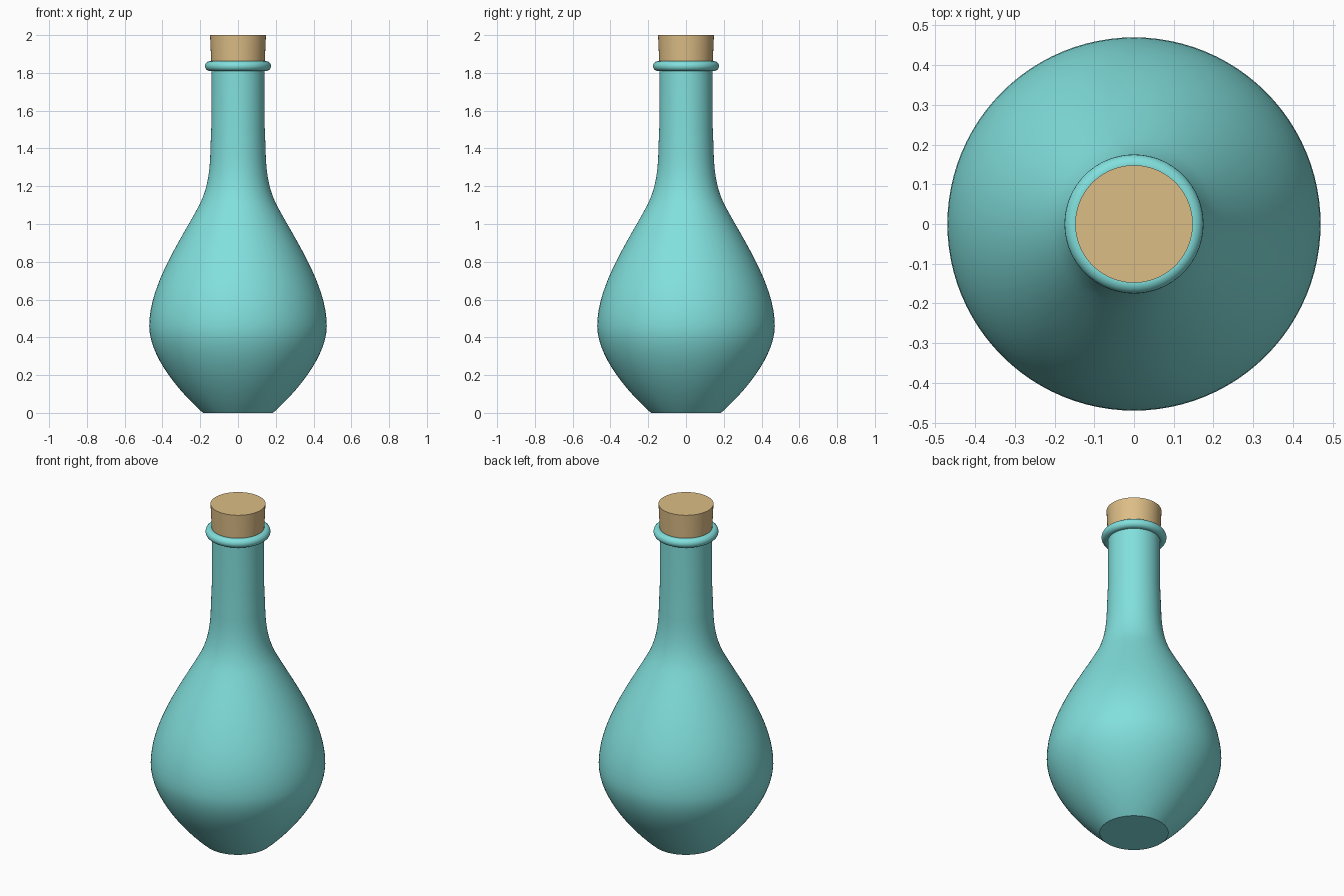
import bpy, bmesh, math
from mathutils import Vector
from mathutils.geometry import interpolate_bezier

SIDES = 96

if "Cube" in bpy.data.objects:
    bpy.data.objects.remove(bpy.data.objects["Cube"], do_unlink=True)


def make_material(name, rgb):
    mat = bpy.data.materials.new(name)
    mat.use_nodes = True
    mat.diffuse_color = (*rgb, 1)
    mat.node_tree.nodes["Principled BSDF"].inputs["Base Color"].default_value = (*rgb, 1)
    return mat


def smooth(obj):
    bpy.ops.object.select_all(action="DESELECT")
    obj.select_set(True)
    bpy.context.view_layer.objects.active = obj
    bpy.ops.object.shade_smooth_by_angle(angle=math.radians(35))


def lathe(name, profile, mat):
    """Spin (radius, height) points around z and cap both ends."""
    bm = bmesh.new()
    rings = []
    for r, z in profile:
        rings.append([bm.verts.new((r * math.cos(a), r * math.sin(a), z))
                      for a in (math.tau * i / SIDES for i in range(SIDES))])
    for low, high in zip(rings, rings[1:]):
        for i in range(SIDES):
            j = (i + 1) % SIDES
            bm.faces.new((low[i], low[j], high[j], high[i]))
    bm.faces.new(rings[0][::-1])
    bm.faces.new(rings[-1])
    mesh = bpy.data.meshes.new(name)
    bm.to_mesh(mesh)
    bm.free()
    mesh.materials.append(mat)
    obj = bpy.data.objects.new(name, mesh)
    bpy.context.collection.objects.link(obj)
    smooth(obj)


glass = make_material("teal glass", (0.22, 0.74, 0.72))
cork = make_material("tan cork", (0.72, 0.51, 0.24))

# Bottle body: curved belly and shoulder running into a straight neck
curves = [
    ((0.185, 0), (0.31, 0.11), (0.47, 0.30), (0.47, 0.46)),
    ((0.47, 0.46), (0.47, 0.68), (0.30, 0.92), (0.205, 1.1)),
    ((0.205, 1.1), (0.16, 1.19), (0.148, 1.28), (0.146, 1.4)),
]
profile = []
for points in curves:
    samples = interpolate_bezier(*[Vector((r, z, 0)) for r, z in points], 17)
    profile += [(p.x, p.y) for p in samples[:-1]]
profile += [(0.146, 1.4), (0.141, 1.52), (0.141, 1.84)]
lathe("bottle_body", profile, glass)

# Rounded lip around the mouth
bpy.ops.mesh.primitive_torus_add(major_segments=SIDES, minor_segments=20,
                                 major_radius=0.149, minor_radius=0.026,
                                 location=(0, 0, 1.836))
lip = bpy.context.object
lip.name = "bottle_lip"
lip.data.materials.append(glass)
smooth(lip)

# Slightly tapered stopper
lathe("cork_stopper", [(0.139, 1.80), (0.148, 2.0)], cork)
